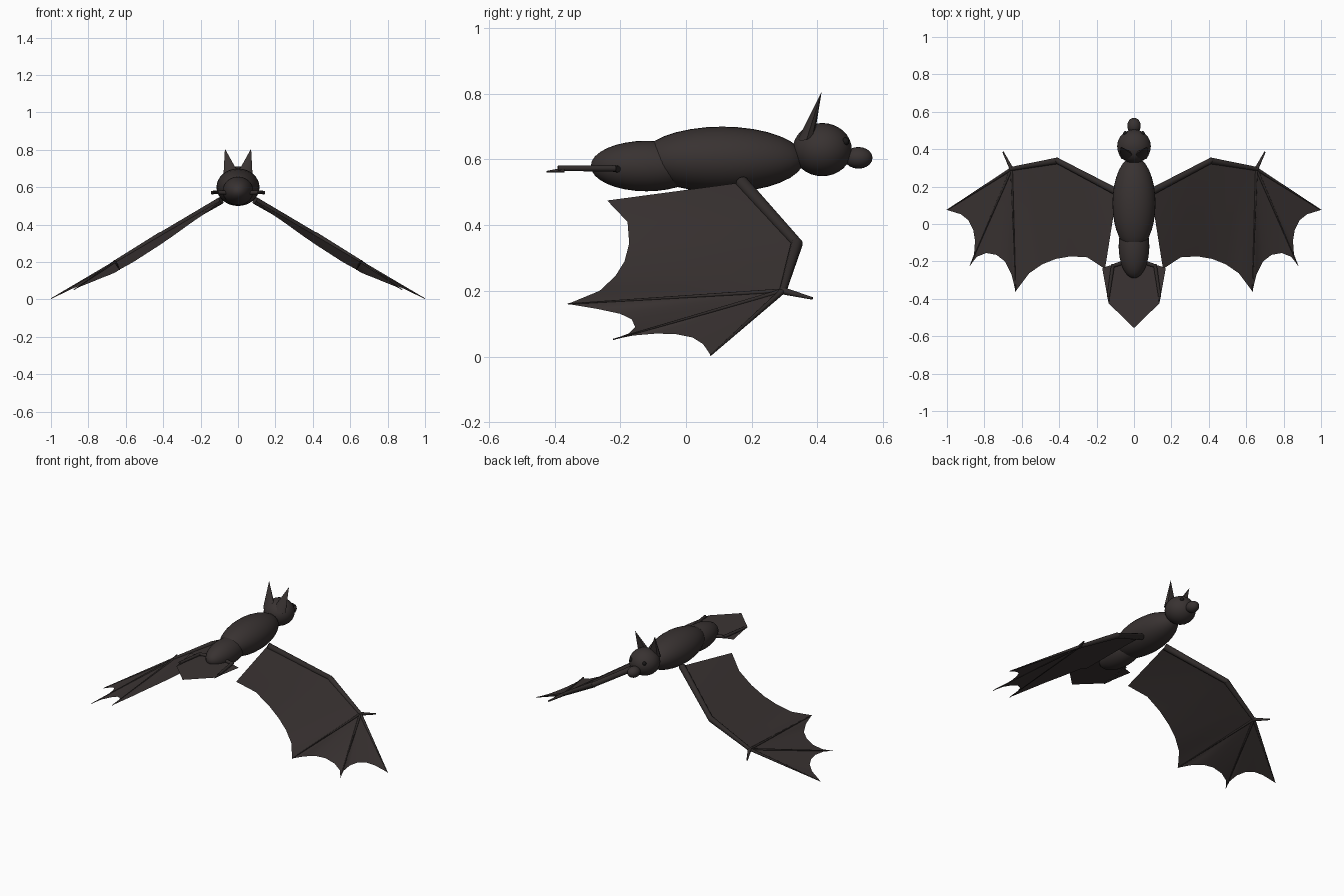
import bpy, bmesh, math
from mathutils import Vector, Matrix

if "Cube" in bpy.data.objects:
    bpy.data.objects.remove(bpy.data.objects["Cube"])


def material(name, rgb):
    m = bpy.data.materials.new(name)
    m.diffuse_color = (*rgb, 1)
    m.use_nodes = True
    m.node_tree.nodes["Principled BSDF"].inputs["Base Color"].default_value = m.diffuse_color
    return m


FUR = material("dark fur", (0.040, 0.032, 0.031))
SKIN = material("wing skin", (0.043, 0.034, 0.033))
BONE = material("limb skin", (0.032, 0.026, 0.025))
EYE = material("eye black", (0.010, 0.009, 0.009))


def finish(name, bm, mat, smooth=True):
    me = bpy.data.meshes.new(name)
    bm.to_mesh(me)
    bm.free()
    me.materials.append(mat)
    ob = bpy.data.objects.new(name, me)
    bpy.context.collection.objects.link(ob)
    if smooth:
        bpy.context.view_layer.objects.active = ob
        ob.select_set(True)
        bpy.ops.object.shade_smooth_by_angle(angle=math.radians(40))
        ob.select_set(False)
    return ob


def ellipsoid(name, centre, radii, mat, seg=32):
    bm = bmesh.new()
    # poles lie along the body axis
    m = (Matrix.Translation(centre) @ Matrix.Diagonal((*radii, 1))
         @ Matrix.Rotation(math.pi / 2, 4, 'X'))
    bmesh.ops.create_uvsphere(bm, u_segments=seg, v_segments=seg // 2, radius=1, matrix=m)
    return finish(name, bm, mat)


def limb(name, a, b, r1, r2, mat=BONE, seg=10):
    a, b = Vector(a), Vector(b)
    d = b - a
    bm = bmesh.new()
    m = Matrix.Translation((a + b) / 2) @ d.to_track_quat('Z', 'Y').to_matrix().to_4x4()
    bmesh.ops.create_cone(bm, cap_ends=True, segments=seg, radius1=r1, radius2=r2,
                          depth=d.length, matrix=m)
    return finish(name, bm, mat)


def sheet(name, faces, mat):
    bm = bmesh.new()
    for f in faces:
        bm.faces.new([bm.verts.new(p) for p in f])
    bmesh.ops.remove_doubles(bm, verts=bm.verts, dist=0.0005)
    return finish(name, bm, mat)


# Body, rump, head and snout
ellipsoid("body", (0, 0.11, 0.60), (0.115, 0.25, 0.10), FUR)
ellipsoid("rump", (0, -0.12, 0.58), (0.082, 0.17, 0.077), FUR)
ellipsoid("head", (0, 0.415, 0.63), (0.09, 0.09, 0.081), FUR)
ellipsoid("snout", (0, 0.525, 0.605), (0.036, 0.043, 0.033), FUR, 20)

# Wing landmarks for the +x side
SHOULDER, ELBOW, WRIST = (0.09, 0.17, 0.53), (0.41, 0.338, 0.345), (0.655, 0.295, 0.20)
TIP, FINGER_2, FINGER_3 = (1.0, 0.075, 0.004), (0.877, -0.222, 0.052), (0.633, -0.36, 0.16)
ROOT = (0.155, -0.24, 0.475)
# Scalloped trailing edges
SCALLOP_1 = [TIP, (0.925, 0.052, 0.038), (0.885, 0.02, 0.058), (0.86, -0.03, 0.068),
             (0.85, -0.09, 0.07), (0.855, -0.16, 0.064), FINGER_2]
SCALLOP_2 = [FINGER_2, (0.84, -0.175, 0.07), (0.79, -0.155, 0.09), (0.735, -0.165, 0.113),
             (0.69, -0.20, 0.13), (0.655, -0.27, 0.145), FINGER_3]
SCALLOP_3 = [FINGER_3, (0.56, -0.263, 0.20), (0.49, -0.215, 0.245), (0.42, -0.187, 0.29),
             (0.34, -0.173, 0.345), (0.25, -0.178, 0.41), ROOT]


def mix(a, b, t):
    return Vector(a).lerp(Vector(b), t)


for side, s in (("left", -1), ("right", 1)):
    def flip(p):
        return Vector((p[0] * s, p[1], p[2]))

    # Wing membrane: two fans from the wrist and one panel along the arm
    faces = []
    for edge in (SCALLOP_1, SCALLOP_2):
        faces += [(WRIST, p, q) for p, q in zip(edge, edge[1:])]
    lead = ([mix(WRIST, ELBOW, t / 3) for t in range(3)]
            + [mix(ELBOW, SHOULDER, t / 3) for t in range(4)])
    for i in range(6):
        faces.append((lead[i], SCALLOP_3[i], SCALLOP_3[i + 1]))
        faces.append((lead[i], SCALLOP_3[i + 1], lead[i + 1]))
    sheet(f"{side}_wing_membrane", [[flip(p) for p in f] for f in faces], SKIN)

    # Arm bones, fingers and thumb
    for part, a, b, r1, r2 in (
            ("upper_arm", SHOULDER, ELBOW, 0.020, 0.016),
            ("forearm", ELBOW, WRIST, 0.018, 0.011),
            ("first_finger", WRIST, TIP, 0.009, 0.002),
            ("second_finger", WRIST, FINGER_2, 0.007, 0.002),
            ("third_finger", WRIST, FINGER_3, 0.007, 0.002),
            ("thumb", WRIST, (0.70, 0.385, 0.177), 0.011, 0.004),
            ("thigh", (0.04, -0.20, 0.57), (0.115, -0.225, 0.573), 0.011, 0.010),
            ("shin", (0.112, -0.215, 0.573), (0.138, -0.39, 0.573), 0.010, 0.008),
            ("foot", (0.136, -0.37, 0.568), (0.134, -0.425, 0.563), 0.008, 0.002)):
        limb(f"{side}_{part}", flip(a), flip(b), r1, r2)
    ellipsoid(f"{side}_elbow", flip(ELBOW), (0.017,) * 3, BONE, 12)
    ellipsoid(f"{side}_wrist", flip(WRIST), (0.012,) * 3, BONE, 12)

    # Pointed ear, flattened front to back
    bm = bmesh.new()
    tip = bm.verts.new(flip((0.070, 0.413, 0.806)))
    base = [bm.verts.new(flip((0.040 + 0.038 * math.cos(a), 0.367 + 0.026 * math.sin(a),
                               0.672 + 0.010 * math.sin(a) - 0.012 * math.cos(a))))
            for a in (i * math.tau / 8 for i in range(8))]
    for i in range(8):
        bm.faces.new((base[i], base[(i + 1) % 8], tip))
    bm.faces.new(base[::-1])
    bmesh.ops.recalc_face_normals(bm, faces=bm.faces)
    finish(f"{side}_ear", bm, FUR)

    # Eye
    ellipsoid(f"{side}_eye", flip((0.046, 0.485, 0.655)), (0.012,) * 3, EYE, 12)

# Tail membrane, a flat kite behind the legs
Z = 0.566
half = [(0, -0.19, Z), (0.075, -0.205, Z), (0.17, -0.235, Z), (0.136, -0.424, Z), (0, -0.556, Z)]
sheet("tail_membrane",
      [half[::-1], [(-x, y, z) for x, y, z in half]], SKIN)
